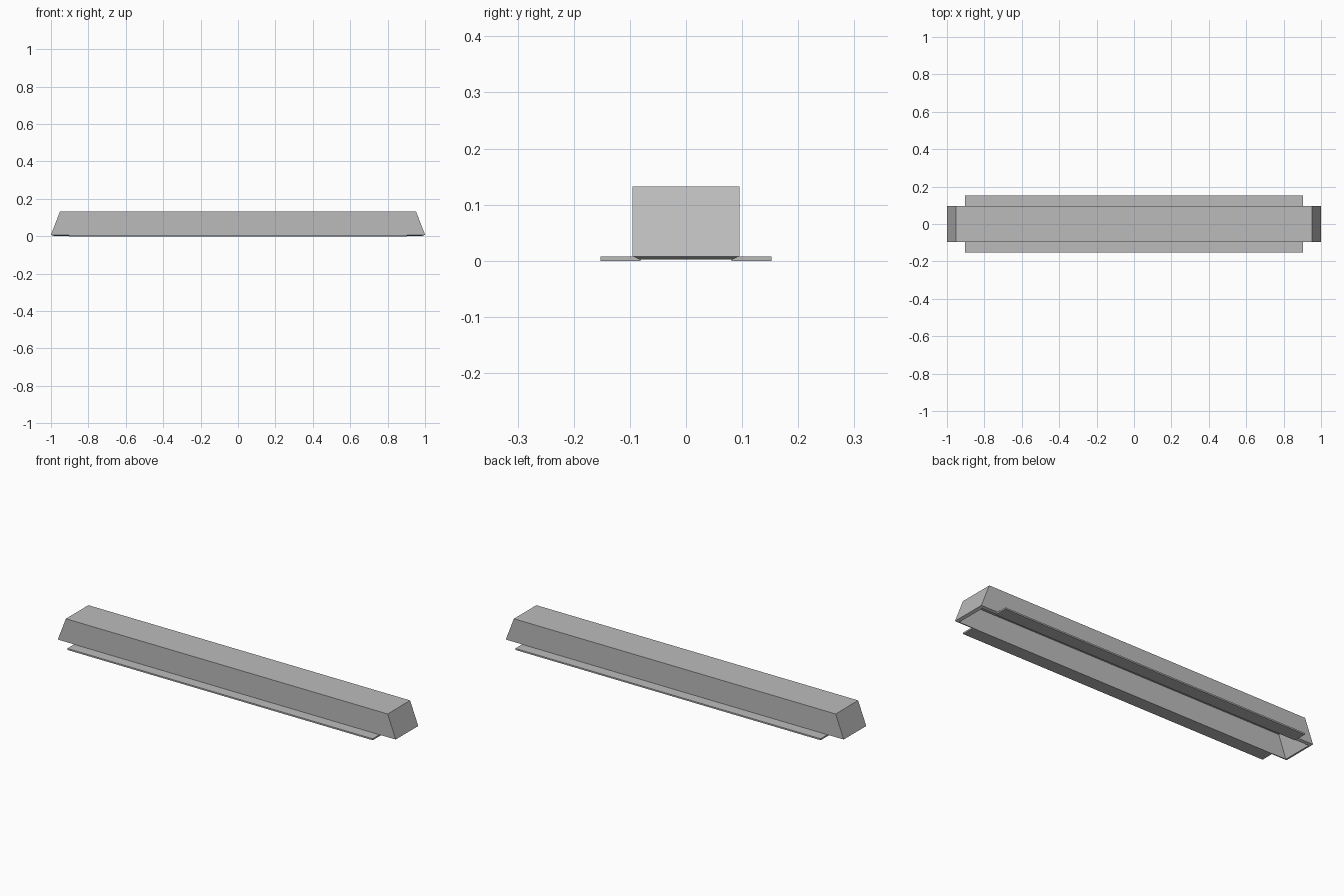
import bpy
import bmesh

old = bpy.data.objects.get("Cube")
if old:
    bpy.data.objects.remove(old, do_unlink=True)

# Single plain grey
grey = bpy.data.materials.new("plain_grey")
grey.use_nodes = True
colour = (0.5, 0.5, 0.5, 1)
grey.diffuse_color = colour
grey.node_tree.nodes["Principled BSDF"].inputs["Base Color"].default_value = colour


def block(name, x, y0, y1, z0, z1, top_x=None, open_bottom=False):
    """Box centred in x, optionally with sloping ends and no floor."""
    bm = bmesh.new()
    bmesh.ops.create_cube(bm, size=2)
    for v in bm.verts:
        high = v.co.z > 0
        v.co.x *= top_x if (high and top_x) else x
        v.co.y = y1 if v.co.y > 0 else y0
        v.co.z = z1 if high else z0
    bm.normal_update()
    if open_bottom:
        floor = [f for f in bm.faces if f.normal.z < -0.9]
        bmesh.ops.delete(bm, geom=floor, context="FACES_ONLY")
    mesh = bpy.data.meshes.new(name)
    bm.to_mesh(mesh)
    bm.free()
    mesh.materials.append(grey)
    obj = bpy.data.objects.new(name, mesh)
    bpy.context.collection.objects.link(obj)
    return obj


# Hollow cover with sloping ends, open underneath
cover = block("cover", 1.0, -0.095, 0.095, 0.008, 0.132, top_x=0.952, open_bottom=True)
shell = cover.modifiers.new("wall_thickness", "SOLIDIFY")
shell.thickness = 0.014
shell.offset = -1
shell.use_even_offset = True

# Flat mounting flanges along both long sides
for side, y0, y1 in (("front", -0.152, -0.081), ("back", 0.081, 0.152)):
    block(side + "_flange", 0.903, y0, y1, 0, 0.008)
